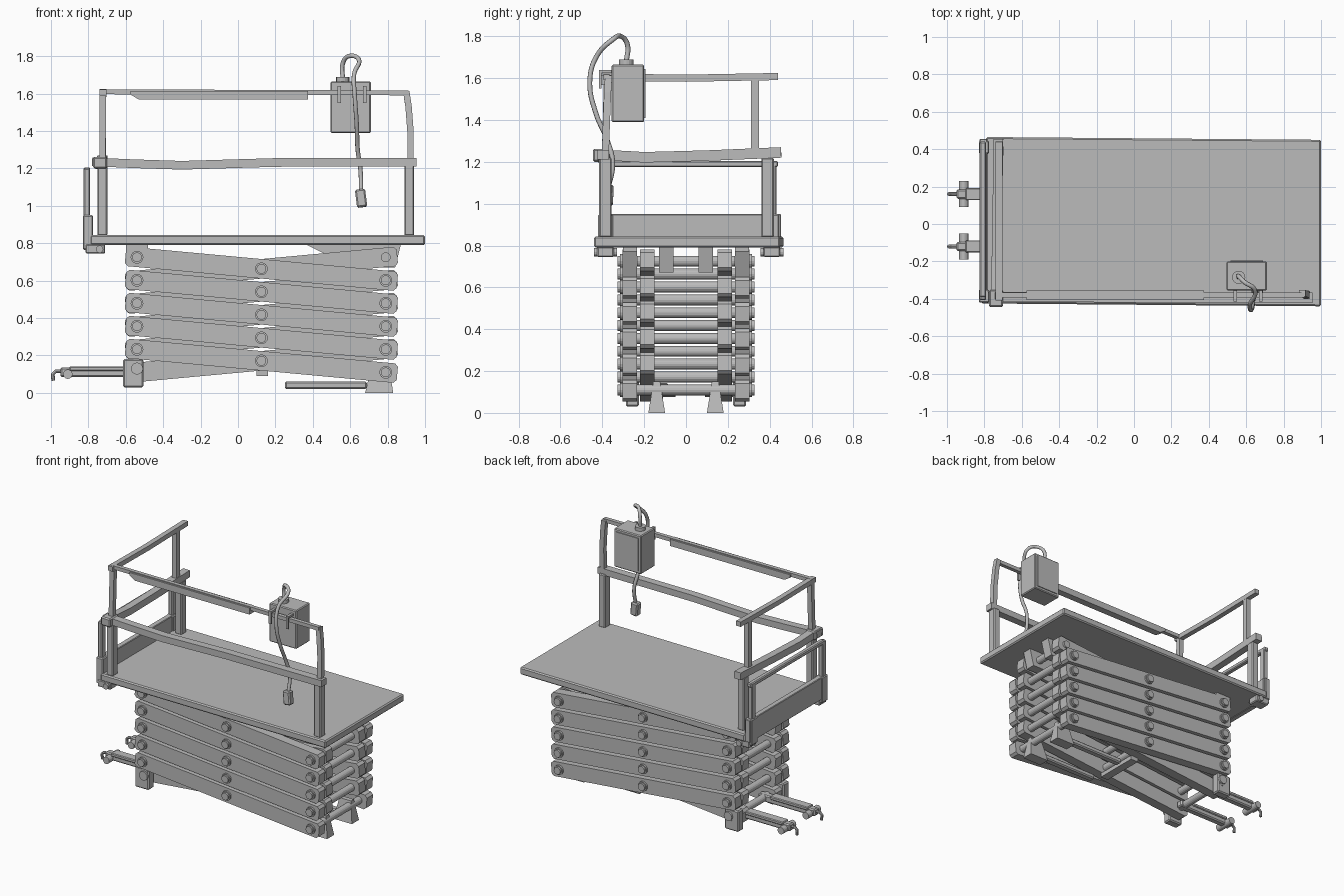
import bpy, bmesh, math
from mathutils import Vector

cube = bpy.data.objects.get("Cube")
if cube:
    bpy.data.objects.remove(cube)

grey = bpy.data.materials.new("plain grey")
grey.use_nodes = True
grey.diffuse_color = (0.5, 0.5, 0.5, 1)
grey.node_tree.nodes["Principled BSDF"].inputs["Base Color"].default_value = (0.5, 0.5, 0.5, 1)


def finish(name, bm):
    bmesh.ops.recalc_face_normals(bm, faces=bm.faces)
    mesh = bpy.data.meshes.new(name)
    bm.to_mesh(mesh)
    bm.free()
    mesh.materials.append(grey)
    ob = bpy.data.objects.new(name, mesh)
    bpy.context.collection.objects.link(ob)
    return ob


def bevel(ob, width, segments=1):
    mod = ob.modifiers.new("edge", 'BEVEL')
    mod.width, mod.segments = width, segments
    return ob


def box(name, x, y, z, edge=0.0):
    """Box from its (low, high) range on each axis."""
    bm = bmesh.new()
    bmesh.ops.create_cube(bm, size=1)
    for v in bm.verts:
        v.co = [(r[0] + r[1]) / 2 + c * (r[1] - r[0]) for c, r in zip(v.co, (x, y, z))]
    ob = finish(name, bm)
    return bevel(ob, edge) if edge else ob


def sweep(name, points, w, h, sides=4):
    """Bar with a rectangular or round section along a path."""
    pts = [Vector(p) for p in points]
    bm = bmesh.new()
    rings = []
    side = None
    for i, p in enumerate(pts):
        d = (pts[min(i + 1, len(pts) - 1)] - pts[max(i - 1, 0)]).normalized()
        if side is None:
            side = d.cross(Vector((0, 0, 1) if abs(d.z) < 0.8 else (0, 1, 0)))
        side = (side - d * side.dot(d)).normalized()
        up = side.cross(d)
        if sides == 4:
            offs = [(1, 1), (-1, 1), (-1, -1), (1, -1)]
        else:
            offs = [(math.cos(math.tau * k / sides), math.sin(math.tau * k / sides)) for k in range(sides)]
        rings.append([bm.verts.new(p + side * a * w / 2 + up * b * h / 2) for a, b in offs])
    for r, s in zip(rings, rings[1:]):
        for k in range(sides):
            n = (k + 1) % sides
            bm.faces.new((r[k], r[n], s[n], s[k]))
    bm.faces.new(rings[0])
    bm.faces.new(rings[-1])
    return finish(name, bm)


def rod(name, x, z, y0, y1, r, sides=16):
    return sweep(name, [(x, y0, z), (x, y1, z)], 2 * r, 2 * r, sides)


def profile(name, outline, y0, y1):
    """Flat (x, z) outline given thickness along y."""
    bm = bmesh.new()
    a = [bm.verts.new((x, y0, z)) for x, z in outline]
    b = [bm.verts.new((x, y1, z)) for x, z in outline]
    bm.faces.new(a)
    bm.faces.new(b)
    for k in range(len(a)):
        n = (k + 1) % len(a)
        bm.faces.new((a[k], a[n], b[n], b[k]))
    return finish(name, bm)


def link(name, z0, z1, y0, y1):
    """Scissor arm with clipped ends, between the two pivot columns."""
    a, b = Vector((LEFT, z0)), Vector((RIGHT, z1))
    d = (b - a).normalized()
    n = Vector((-d.y, d.x))
    end = [(0.045, -0.052), (0.062, -0.036), (0.062, 0.036), (0.045, 0.052)]
    pts = [b + d * u + n * v for u, v in end] + [a - d * u - n * v for u, v in end]
    return profile(name, pts, y0, y1)


# Scissor stack
LEFT, RIGHT, MID, STEP, TOP = -0.54, 0.79, 0.125, 0.123, 0.725
for k in range(5):
    high, low = TOP - k * STEP, TOP - (k + 1) * STEP
    for s, side in ((-1, "right"), (1, "left")):
        link(f"outer_arm_{side}_{k}", high, low, s * 0.235, s * 0.303)
        link(f"inner_arm_{side}_{k}", low, high, s * 0.15, s * 0.22)
        for px, pz in ((LEFT, high), (RIGHT, low), (MID, (high + low) / 2)):
            rod(f"pivot_boss_{side}", px, pz, s * 0.30, s * 0.315, 0.034)
            rod(f"pivot_bolt_{side}", px, pz, s * 0.14, s * 0.328, 0.026)
    for px, pz in ((LEFT, high), (RIGHT, low), (MID, (high + low) / 2)):
        rod("cross_rod", px, pz, -0.16, 0.16, 0.026)
rod("upper_cross_rod", RIGHT, TOP, -0.235, 0.235, 0.026)
rod("lower_cross_rod", LEFT, TOP - 5 * STEP, -0.29, 0.29, 0.026)

# Feet, floor rails and brackets under the deck
for s, side in ((-1, "right"), (1, "left")):
    box(f"pivot_foot_{side}", (-0.615, -0.505), sorted((s * 0.225, s * 0.288)), (0.03, 0.18), 0.008)
    rod(f"foot_bolt_{side}", LEFT, 0.13, s * 0.28, s * 0.3, 0.032)
    foot = box(f"sliding_foot_{side}", (0.68, 0.83), sorted((s * 0.10, s * 0.18)), (0, 0.15))
    for v in foot.data.vertices:
        if v.co.z > 0.1:
            v.co.y += (s * 0.14 - v.co.y) * 0.6
            v.co.x += (0.77 - v.co.x) * 0.4
    box(f"floor_rail_{side}", (0.25, 0.69), sorted((s * 0.115, s * 0.165)), (0.022, 0.06), 0.008)
    profile(f"deck_bracket_{side}", [(0.37, 0.79), (0.47, 0.74), (0.74, 0.67), (0.84, 0.67), (0.87, 0.79)],
            s * 0.06, s * 0.13)
    box(f"deck_mount_{side}", (-0.60, -0.48), sorted((s * 0.235, s * 0.30)), (0.72, 0.795))
box("lower_tie_bar", (0.1, 0.16), (-0.16, 0.16), (0.09, 0.12))

# Hitch arms with cross pins and hooks
for y, side in ((0.16, "left"), (-0.12, "right")):
    box(f"hitch_arm_{side}", (-0.95, -0.50), (y - 0.025, y + 0.025), (0.085, 0.135), 0.008)
    box(f"hitch_cap_{side}", (-0.90, -0.60), (y - 0.033, y + 0.033), (0.118, 0.142), 0.005)
    rod(f"hitch_pin_{side}", -0.91, 0.10, y - 0.07, y + 0.07, 0.025)
    sweep(f"hitch_hook_{side}", [(-0.94, y, 0.115), (-0.975, y, 0.115), (-0.99, y, 0.1), (-0.988, y, 0.065)],
          0.02, 0.02, 8)

# Deck
deck = box("deck", (-0.79, 1.0), (-0.44, 0.45), (0.79, 0.843))
for v in deck.data.vertices:
    if v.co.x < 0:
        v.co.y += 0.015
bevel(deck, 0.008)

# Lower guard rail: posts and slightly bent rails
FY, BY, EX = -0.385, 0.39, -0.725
for name, x, y in (("front_post_a", EX, FY), ("front_post_b", 0.915, FY), ("back_post", EX, BY)):
    box(name, (x - 0.026, x + 0.026), (y - 0.03, y + 0.03), (0.84, 1.22), 0.006)
sweep("front_middle_rail", [(-0.78, -0.39, 1.235), (-0.55, -0.39, 1.225), (-0.3, -0.39, 1.217),
                            (0.2, -0.395, 1.232), (0.955, -0.395, 1.234)], 0.055, 0.046)
sweep("end_middle_rail", [(-0.74, -0.43, 1.235), (-0.735, -0.2, 1.222), (-0.73, 0.1, 1.23),
                          (-0.725, 0.455, 1.245)], 0.052, 0.05)
box("rail_corner", (-0.775, -0.70), (-0.445, -0.35), (1.2, 1.262), 0.008)

# Upper guard rail
sweep("upper_front_post_a", [(-0.725, -0.385, 1.25), (-0.722, -0.375, 1.62)], 0.034, 0.034)
sweep("upper_front_post_b", [(0.922, -0.385, 1.25), (0.922, -0.38, 1.4), (0.912, -0.375, 1.53),
                             (0.9, -0.37, 1.61)], 0.034, 0.034)
sweep("upper_back_post", [(-0.722, 0.33, 1.24), (-0.722, 0.33, 1.605)], 0.034, 0.04)
sweep("front_top_rail", [(-0.74, -0.38, 1.61), (0.912, -0.38, 1.604)], 0.028, 0.026)
sweep("end_top_rail", [(-0.722, -0.41, 1.605), (-0.722, 0, 1.6), (-0.722, 0.44, 1.608)], 0.036, 0.034)
profile("rail_sleeve", [(-0.575, 1.615), (-0.575, 1.595), (-0.53, 1.568), (0.375, 1.568), (0.375, 1.615)],
        -0.405, -0.355)

# End gate with kick plate and hinge brackets
box("kick_plate", (-0.825, -0.785), (-0.36, 0.455), (0.79, 0.95), 0.004)
box("gate_top_bar", (-0.825, -0.79), (-0.39, 0.44), (1.175, 1.205), 0.006)
for y, side in ((-0.385, "right"), (0.41, "left")):
    box(f"gate_post_{side}", (-0.825, -0.79), (y - 0.022, y + 0.022), (0.84, 1.2), 0.006)
    box(f"gate_socket_{side}", (-0.83, -0.775), (y - 0.035, y + 0.035), (0.765, 0.95), 0.006)
    box(f"hinge_bracket_{side}", (-0.815, -0.71), (y - 0.04, y + 0.04), (0.745, 0.795), 0.006)
    rod(f"hinge_pin_{side}", -0.74, 0.768, y - 0.055, y + 0.055, 0.02)

# Control box hung on the rail
box("control_box", (0.495, 0.71), (-0.355, -0.2), (1.39, 1.665), 0.006)
box("control_panel", (0.515, 0.69), (-0.201, -0.194), (1.41, 1.645))
rod_top = sweep("cable_gland", [(0.56, -0.285, 1.66), (0.56, -0.285, 1.69)], 0.07, 0.07, 16)
for x in (0.542, 0.678):
    box("box_hook_front", (x - 0.009, x + 0.009), (-0.415, -0.403), (1.55, 1.64))
    box("box_hook_top", (x - 0.009, x + 0.009), (-0.415, -0.35), (1.625, 1.64))

# Cable and hand control
curve = bpy.data.curves.new("cable", 'CURVE')
curve.dimensions = '3D'
curve.bevel_depth, curve.bevel_resolution, curve.resolution_u = 0.012, 2, 6
path = [(0.56, -0.285, 1.68), (0.56, -0.28, 1.76), (0.59, -0.31, 1.8), (0.645, -0.35, 1.785),
        (0.62, -0.43, 1.7), (0.625, -0.46, 1.58), (0.635, -0.43, 1.43), (0.64, -0.375, 1.3),
        (0.655, -0.35, 1.19), (0.658, -0.37, 1.08)]
spline = curve.splines.new('BEZIER')
spline.bezier_points.add(len(path) - 1)
for p, co in zip(spline.bezier_points, path):
    p.co = co
    p.handle_left_type = p.handle_right_type = 'AUTO'
curve.use_fill_caps = True
curve.materials.append(grey)
bpy.context.collection.objects.link(bpy.data.objects.new("cable", curve))
pendant = sweep("hand_control", [(0.664, -0.375, 0.993), (0.652, -0.37, 1.088)], 0.055, 0.05)
bevel(pendant, 0.008)
